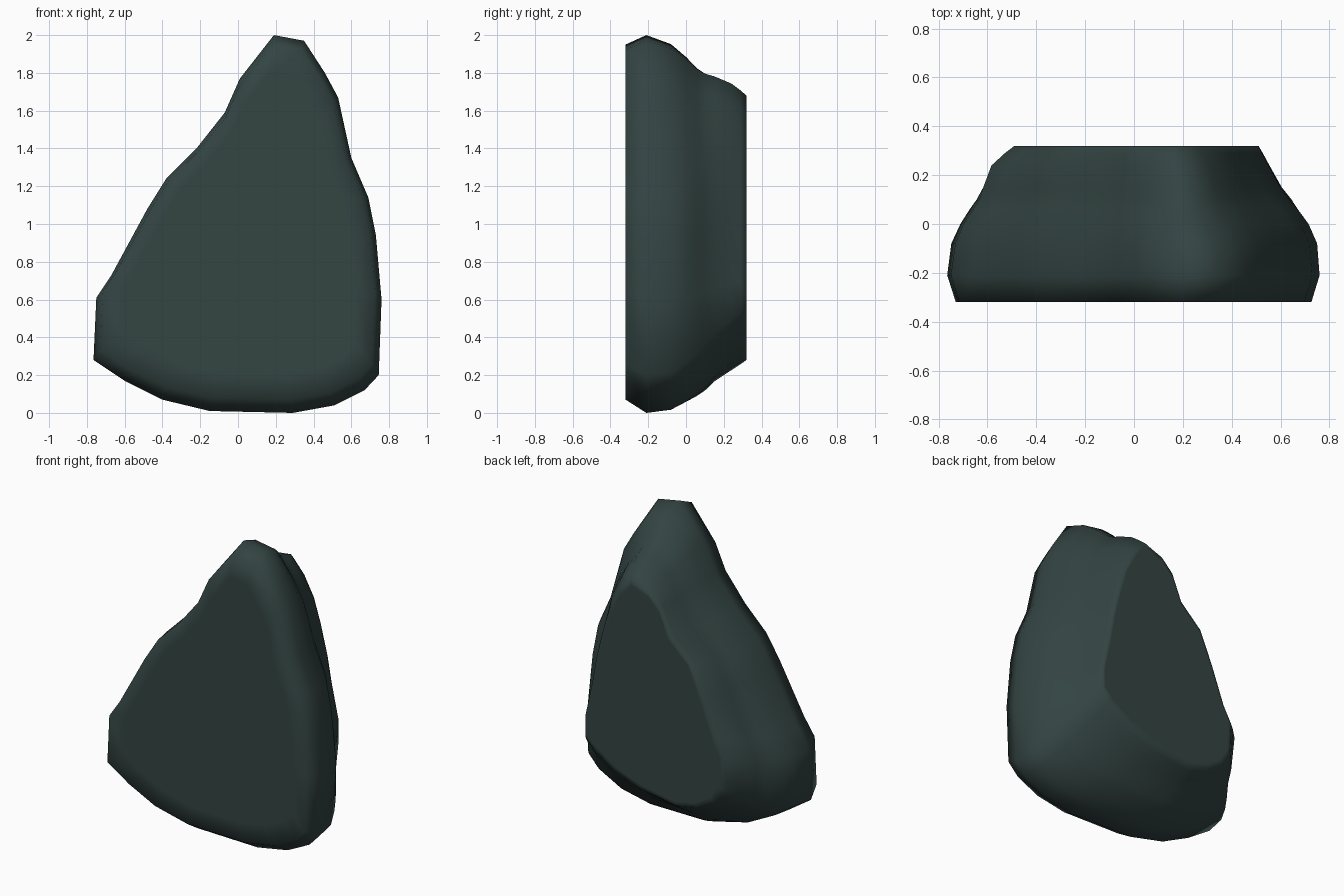
import bpy, bmesh

if "Cube" in bpy.data.objects:
    bpy.data.objects.remove(bpy.data.objects["Cube"])

# Paired contours: widest outline (x, z) and matching back-face outline (x, z)
PAIRS = [
    (.19, 2.0, .13, 1.66), (.35, 1.97, .18, 1.68), (.46, 1.80, .26, 1.59),
    (.53, 1.67, .33, 1.46), (.60, 1.35, .38, 1.30), (.69, 1.14, .43, 1.10),
    (.73, .94, .46, .93), (.76, .60, .51, .70), (.745, .20, .51, .56),
    (.67, .12, .45, .50), (.51, .04, .30, .40), (.29, .0, .12, .33),
    (-.15, .01, -.15, .28), (-.40, .07, -.30, .31), (-.60, .17, -.42, .38),
    (-.765, .28, -.48, .48), (-.75, .61, -.49, .68), (-.67, .73, -.43, .79),
    (-.48, 1.08, -.34, 1.03), (-.38, 1.24, -.25, 1.24), (-.22, 1.40, -.10, 1.38),
    (-.07, 1.59, -.03, 1.55), (.01, 1.77, .05, 1.63),
]
# Depth stations: y, then blend to the back outline on left, right, top, bottom
STATIONS = [
    (-.21, 0, 0, 0, 0), (-.08, .07, .04, .14, .05), (0, .20, .18, .34, .18),
    (.06, .35, .36, .52, .30), (.10, .45, .50, .60, .40), (.15, .51, .64, .65, .58),
    (.24, .64, .84, .78, .80), (.29, .85, .94, .91, .92), (.32, 1, 1, 1, 1),
]


def clamp(v):
    return max(0, min(1, v))


def ring(y, left, right, top, bottom):
    """Contour at depth y, with the taper varying around the stone."""
    pts = []
    for a, b, c, d in PAIRS:
        wt, wb, wr = clamp((b - 1.2) / .7), clamp((.5 - b) / .4), clamp((a + .4) / .8)
        side = left + (right - left) * wr
        t = wt * top + wb * bottom + (1 - wt - wb) * side
        pts.append((a + (c - a) * t, y, b + (d - b) * t))
    return pts


def shrunk(pts, s, cx, cz):
    return [(cx + (x - cx) * s, y, cz + (z - cz) * s) for x, y, z in pts]


# Front face rings, tapering sides, then an inset ring on the back face
front = [(.015 + (a - .015) * .955, -.32, .07 + b * .94) for a, b, _, _ in PAIRS]
rings = [shrunk(front, .85, .08, .9), front] + [ring(*s) for s in STATIONS]
rings.append(shrunk(rings[-1], .96, .05, .9))

bm = bmesh.new()
loops = [[bm.verts.new(p) for p in r] for r in rings]
n = len(PAIRS)
for lo, hi in zip(loops, loops[1:]):
    for i in range(n):
        j = (i + 1) % n
        bm.faces.new((lo[i], lo[j], hi[j], hi[i]))
bm.faces.new(loops[0])
bm.faces.new(loops[-1])
bmesh.ops.recalc_face_normals(bm, faces=bm.faces)

# Smooth stone
for f in bm.faces:
    f.smooth = True

mesh = bpy.data.meshes.new("rock")
bm.to_mesh(mesh)
bm.free()
rock = bpy.data.objects.new("rock", mesh)
bpy.context.collection.objects.link(rock)

# Dark slate colour
mat = bpy.data.materials.new("dark_slate")
mat.diffuse_color = (.033, .058, .055, 1)
mat.use_nodes = True
mat.node_tree.nodes["Principled BSDF"].inputs["Base Color"].default_value = mat.diffuse_color
mesh.materials.append(mat)
